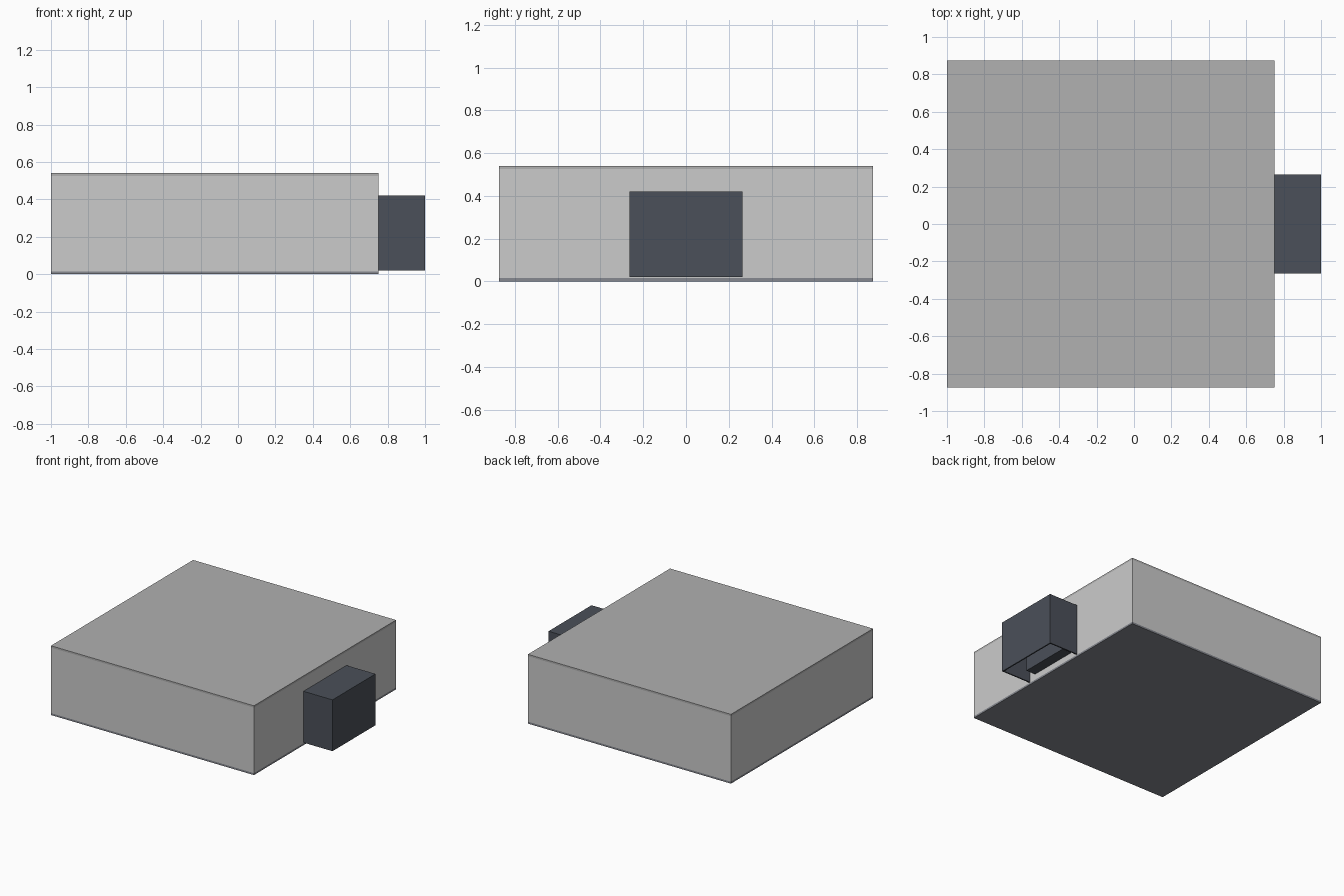
import bpy

if "Cube" in bpy.data.objects:
    bpy.data.objects.remove(bpy.data.objects["Cube"])


def material(name, color):
    m = bpy.data.materials.new(name)
    m.diffuse_color = (*color, 1)
    m.use_nodes = True
    m.node_tree.nodes["Principled BSDF"].inputs["Base Color"].default_value = m.diffuse_color
    return m


def box(name, x, y, z, mat=None):
    """Box spanning the given (min, max) ranges."""
    bpy.ops.mesh.primitive_cube_add(
        size=1, location=[(a + b) / 2 for a, b in (x, y, z)])
    ob = bpy.context.object
    ob.name = name
    ob.scale = [b - a for a, b in (x, y, z)]
    bpy.ops.object.transform_apply(location=False, rotation=False, scale=True)
    if mat:
        ob.data.materials.append(mat)
    return ob


wall_mat = material("pale_wall", (0.60, 0.60, 0.62))
roof_mat = material("roof_grey", (0.44, 0.44, 0.44))
floor_mat = material("floor_grey", (0.24, 0.25, 0.28))
dark_mat = material("dark_slate", (0.07, 0.08, 0.10))

# Main building: floor slab, walls and flat roof
X, Y = (-1.0, 0.75), (-0.875, 0.875)
box("floor_slab", X, Y, (0, 0.015), floor_mat)
box("building_walls", X, Y, (0.015, 0.525), wall_mat)
box("flat_roof", X, Y, (0.525, 0.54), roof_mat)

# Hollow annex on the right side, open underneath
T = 0.01
W = 0.265
box("annex_front", (1 - T, 1.0), (-W, W), (0.02, 0.42), dark_mat)
box("annex_top", (0.75, 1 - T), (-W, W), (0.42 - T, 0.42), dark_mat)
for name, s in (("annex_side_front", -1), ("annex_side_back", 1)):
    y = sorted((s * (W - T), s * W))
    box(name, (0.75, 1 - T), y, (0.02, 0.42 - T), dark_mat)

# Inner block mounted on the wall inside the annex
box("annex_inner_block", (0.75, 0.83), (-0.2, 0.2), (0.06, 0.36), dark_mat)
